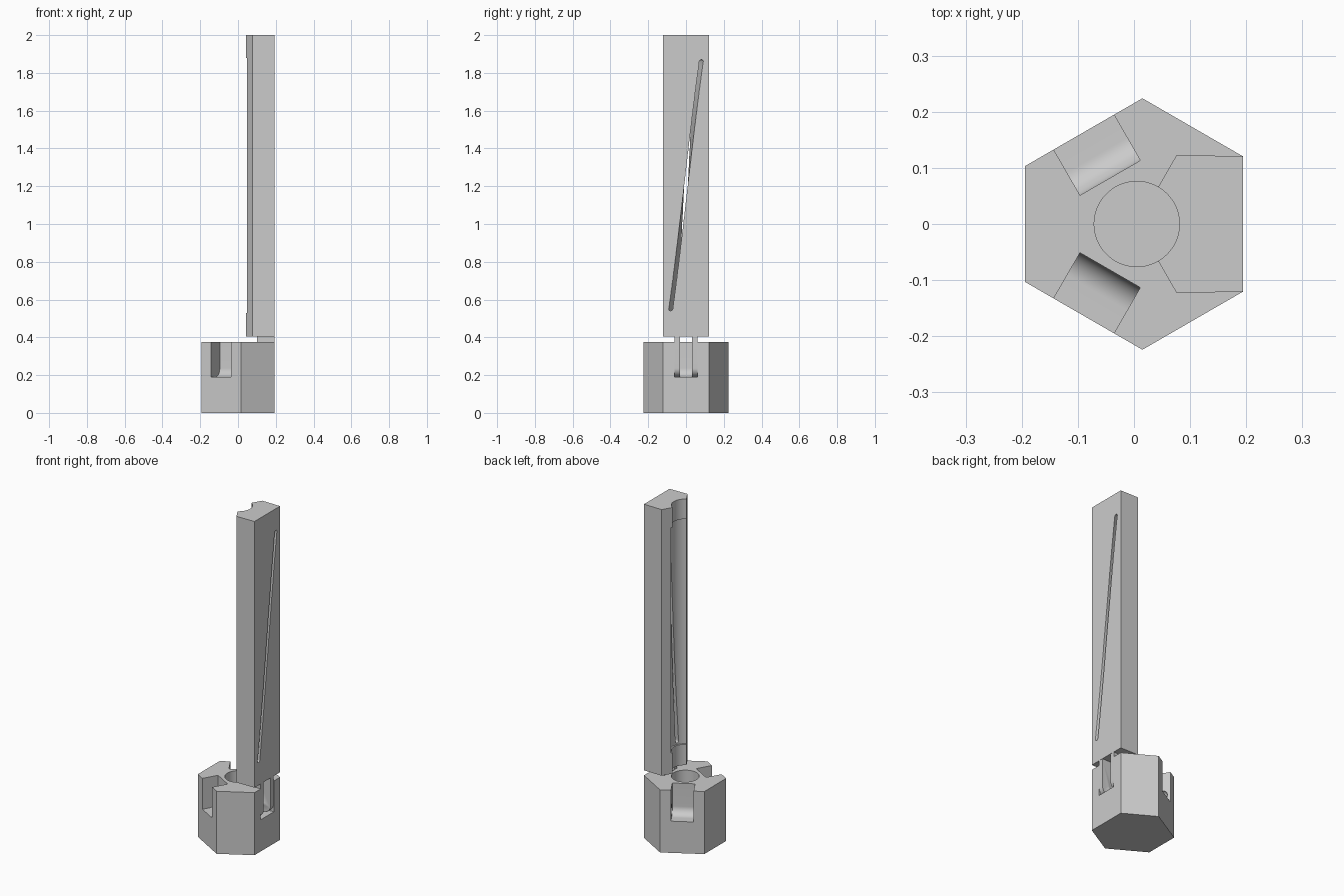
import bpy, bmesh, math
from mathutils import Matrix, Vector

old = bpy.data.objects.get("Cube")
if old:
    bpy.data.objects.remove(old, do_unlink=True)

grey = bpy.data.materials.new("light_grey")
grey.use_nodes = True
grey.diffuse_color = (0.6, 0.6, 0.6, 1)
grey.node_tree.nodes["Principled BSDF"].inputs["Base Color"].default_value = (0.6, 0.6, 0.6, 1)

AXIS = Matrix.Translation((0.005, 0, 0))   # common centre line of bore and fingers
FACE, SHORT_FACE = 0.189, 0.199            # centre to long / short hexagon faces
BORE, BASE_TOP, FINGER_LOW, TOP = 0.076, 0.375, 0.405, 2.0
HINGE_R, HINGE_Z, HINGE = 0.142, 0.237, 0.047
SLOT = 0.062                               # half width of a hinge slot


def polar(r, deg):
    a = math.radians(deg)
    return r * math.cos(a), r * math.sin(a)


def loft(name, rings, turn=0):
    """Closed solid through a list of equal-length rings."""
    bm = bmesh.new()
    loops = [[bm.verts.new(p) for p in ring] for ring in rings]
    n = len(loops[0])
    for a, b in zip(loops, loops[1:]):
        for i in range(n):
            bm.faces.new((a[i], a[(i + 1) % n], b[(i + 1) % n], b[i]))
    bm.faces.new(loops[0][::-1])
    bm.faces.new(loops[-1])
    return finish(name, bm, turn)


def finish(name, bm, turn=0):
    bmesh.ops.recalc_face_normals(bm, faces=bm.faces)
    bm.transform(AXIS @ Matrix.Rotation(math.radians(turn), 4, "Z"))
    mesh = bpy.data.meshes.new(name)
    bm.to_mesh(mesh)
    bm.free()
    mesh.materials.append(grey)
    ob = bpy.data.objects.new(name, mesh)
    bpy.context.collection.objects.link(ob)
    return ob


def upright(name, pts, z0, z1):
    return loft(name, [[(x, y, z) for x, y in pts] for z in (z0, z1)])


def sideways(name, pts, y0, y1, turn=0):
    return loft(name, [[(x, y, z) for x, z in pts] for y in (y0, y1)], turn)


def ball(name, at, r, turn=0):
    bm = bmesh.new()
    bmesh.ops.create_uvsphere(bm, u_segments=24, v_segments=12, radius=r,
                              matrix=Matrix.Translation(at))
    return finish(name, bm, turn)


def combine(ob, tool, operation="DIFFERENCE"):
    mod = ob.modifiers.new("join", "BOOLEAN")
    mod.operation, mod.object, mod.solver = operation, tool, "EXACT"
    bpy.context.view_layer.objects.active = ob
    bpy.ops.object.modifier_apply(modifier=mod.name)
    bpy.data.objects.remove(tool, do_unlink=True)


def hinge_arc(r, start, end, steps):
    pts = [polar(r, start + (end - start) * i / steps) for i in range(steps + 1)]
    return [(HINGE_R + x, HINGE_Z + z) for x, z in pts]


def circle(r):
    return [polar(r, i * 5) for i in range(72)]


# Hexagonal base: alternating long and short faces
half = (2 * SHORT_FACE - FACE) / math.sqrt(3)
corner = Vector((FACE, half))
hexagon = []
for turn in (0, 120, 240):
    for side in (-1, 1):
        p = Matrix.Rotation(math.radians(turn), 2) @ Vector((corner.x, side * corner.y))
        hexagon.append(tuple(p))
base = upright("base", hexagon, 0, BASE_TOP)
combine(base, upright("bore_cutter", circle(BORE), 0.19, 0.5))

# Three hinge slots with rounded inner floor and pivot dimples
slot = [(HINGE_R - HINGE, 0.5)] + hinge_arc(HINGE, 180, 270, 14)
slot += [(0.25, HINGE_Z - HINGE), (0.25, 0.5)]
for turn in (0, 120, 240):
    combine(base, sideways("slot_cutter", slot, -SLOT, SLOT, turn))
    for side in (-1, 1):
        combine(base, ball("dimple_cutter", (HINGE_R, side * SLOT, HINGE_Z), 0.03, turn))

# Finger: a third of the hexagon with a concave inner face
arc = [polar(BORE, 60 - i * 5) for i in range(25)]
outline = [(FACE, -half), (FACE, half), polar(0.142, 60)] + arc + [polar(0.142, -60)]
finger = upright("finger", outline, FINGER_LOW, TOP)
combine(finger, upright("channel_cutter", circle(0.085), 0.53, 1.88))

# Twisting slit cut radially through the finger
rings, steps, end = [], 40, 0.01
low, high = 0.54, 1.87
heights = [low + end * (1 - math.cos(math.radians(a))) for a in (10, 35, 60)]
heights += [low + end + (high - low - 2 * end) * i / steps for i in range(steps + 1)]
heights += [low + high - z for z in heights[2::-1]]
for z in heights:
    t = (z - low) / (high - low) * 2 - 1
    inset = max(0, end - min(z - low, high - z))
    w = math.sqrt(end * end - inset * inset)
    rot = Matrix.Rotation(math.radians(23.5 * t), 3, "Z")
    rings.append([rot @ Vector((x, y, z)) for x, y in
                  ((0.03, -w), (0.25, -w), (0.25, w), (0.03, w))])
combine(finger, loft("slit_cutter", rings))

# Two hinge prongs with rounded ends and pivot bumps
rod = HINGE - 0.001
prong = [(HINGE_R + rod, FINGER_LOW), (HINGE_R - rod, FINGER_LOW)]
prong += hinge_arc(rod, 180, 360, 24)
parts = [base, finger]
for side, label in ((1, "back"), (-1, "front")):
    ob = sideways(label + "_prong", prong, side * 0.033, side * (SLOT - 0.001))
    combine(ob, ball("bump", (HINGE_R, side * (SLOT - 0.004), HINGE_Z), 0.027), "UNION")
    parts.append(ob)

# Smooth the curved faces, keep the edges sharp
bpy.ops.object.select_all(action="DESELECT")
for ob in parts:
    ob.select_set(True)
bpy.context.view_layer.objects.active = base
bpy.ops.object.shade_smooth_by_angle(angle=math.radians(25))
